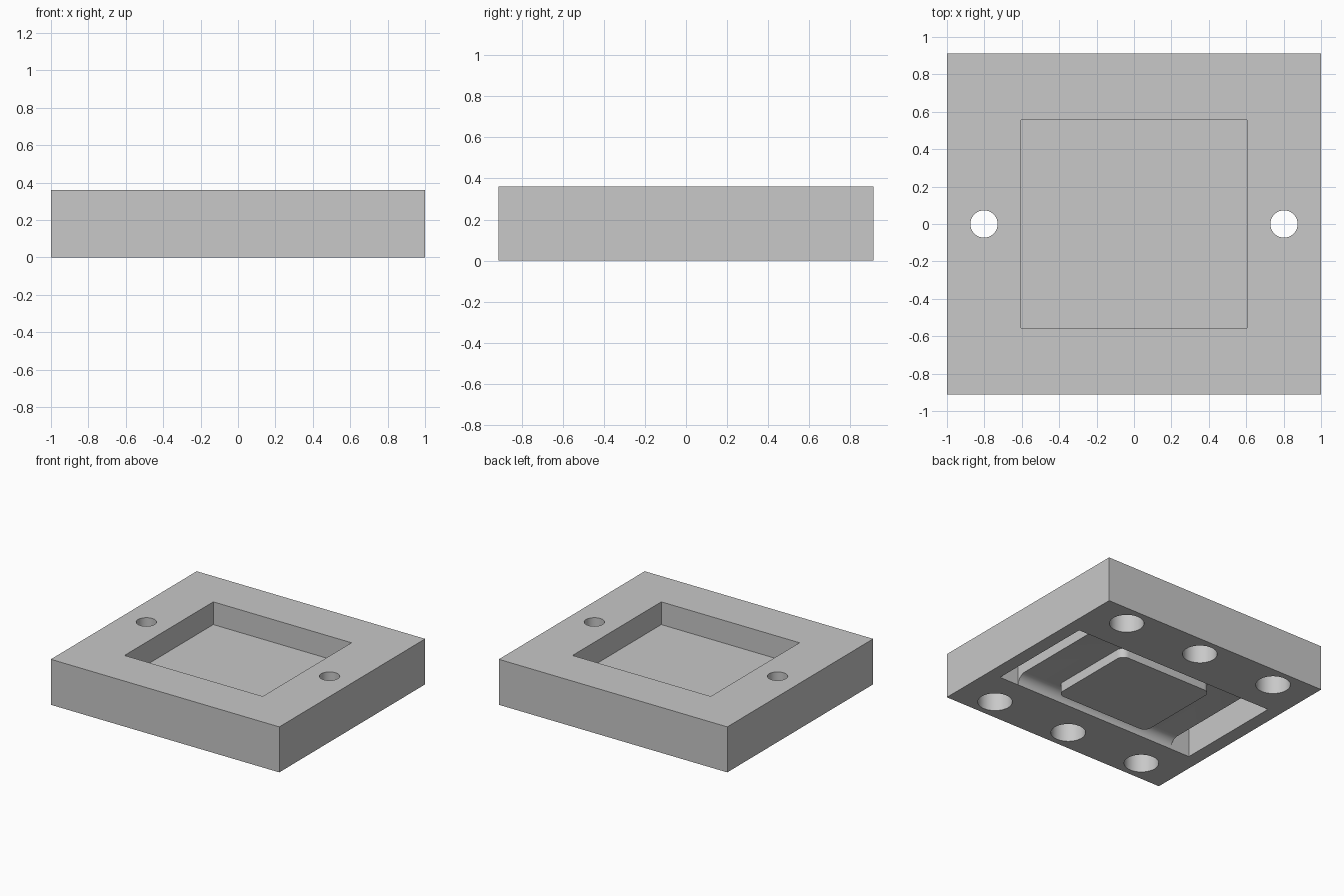
import bpy
import bmesh
from math import pi, sin, cos, radians
from mathutils import Matrix

old = bpy.data.objects.get("Cube")
if old:
    bpy.data.objects.remove(old, do_unlink=True)

grey = bpy.data.materials.new("plain_grey")
grey.use_nodes = True
grey.diffuse_color = (0.58, 0.58, 0.58, 1)
grey.node_tree.nodes["Principled BSDF"].inputs["Base Color"].default_value = grey.diffuse_color

HEIGHT = 0.36
TROUGH = 0.075      # depth of the shallow underside channel
END_DEPTH = 0.25    # depth of the end slots


def make(name, bm):
    bmesh.ops.recalc_face_normals(bm, faces=bm.faces)
    mesh = bpy.data.meshes.new(name)
    bm.to_mesh(mesh)
    bm.free()
    mesh.materials.append(grey)
    obj = bpy.data.objects.new(name, mesh)
    bpy.context.collection.objects.link(obj)
    return obj


def box(name, x0, x1, y0, y1, z0, z1):
    bm = bmesh.new()
    bmesh.ops.create_cube(bm, size=1)
    bmesh.ops.scale(bm, vec=(x1 - x0, y1 - y0, z1 - z0), verts=bm.verts)
    bmesh.ops.translate(bm, vec=((x0 + x1) / 2, (y0 + y1) / 2, (z0 + z1) / 2), verts=bm.verts)
    return make(name, bm)


def cylinder(name, x, y, z0, z1, radius):
    bm = bmesh.new()
    bmesh.ops.create_cone(bm, cap_ends=True, segments=48, radius1=radius, radius2=radius,
                          depth=z1 - z0, matrix=Matrix.Translation((x, y, (z0 + z1) / 2)))
    return make(name, bm)


def prism(name, points, offset):
    bm = bmesh.new()
    face = bm.faces.new([bm.verts.new(p) for p in points])
    new = bmesh.ops.extrude_face_region(bm, geom=[face])["geom"]
    bmesh.ops.translate(bm, vec=offset, verts=[v for v in new if isinstance(v, bmesh.types.BMVert)])
    return make(name, bm)


def arc(cx, cy, r, start, steps=10):
    return [(cx + r * cos(start + pi / 2 * i / steps), cy + r * sin(start + pi / 2 * i / steps))
            for i in range(steps + 1)]


# Main block
block = box("base_block", -1, 1, -0.912, 0.912, 0, HEIGHT)


def combine(tool, operation="DIFFERENCE"):
    tool.hide_render = True
    mod = block.modifiers.new(tool.name, "BOOLEAN")
    mod.operation = operation
    mod.solver = "EXACT"
    mod.object = tool
    bpy.ops.object.select_all(action="DESELECT")
    block.select_set(True)
    bpy.context.view_layer.objects.active = block
    bpy.ops.object.modifier_apply(modifier=mod.name)
    bpy.data.objects.remove(tool, do_unlink=True)


# Square pocket in the top
combine(box("top_pocket", -0.605, 0.605, -0.555, 0.555, 0.18, 0.5))

# Shallow underside channel with filleted long edges
half, r = 0.443, 0.074
profile = [(-half, -0.1), (half, -0.1)]
profile += arc(half - r, TROUGH - r, r, 0) + arc(r - half, TROUGH - r, r, pi / 2)
combine(prism("channel", [(-0.76, y, z) for y, z in profile], (1.52, 0, 0)))

for side in (-1, 1):
    # Deep end slots with a through hole in each
    inner, outer = sorted((side * 0.72, side * 0.89))
    combine(box("end_slot", inner, outer, -0.444, 0.444, -0.1, END_DEPTH))
    combine(cylinder("through_hole", side * 0.802, 0, 0.15, 0.5, 0.073))
    # Blind round holes along both long edges
    for x in (-0.69, 0, 0.69):
        combine(cylinder("blind_hole", x, side * 0.74, -0.1, 0.25, 0.125))

# Rounded centre pad inside the channel
a, b, c = 0.415, 0.365, 0.06
outline = (arc(a - c, b - c, c, 0) + arc(c - a, b - c, c, pi / 2)
           + arc(c - a, c - b, c, pi) + arc(a - c, c - b, c, 3 * pi / 2))
combine(prism("centre_pad", [(x, y, 0) for x, y in outline], (0, 0, 0.12)), "UNION")

bpy.ops.object.shade_smooth_by_angle(angle=radians(30))
